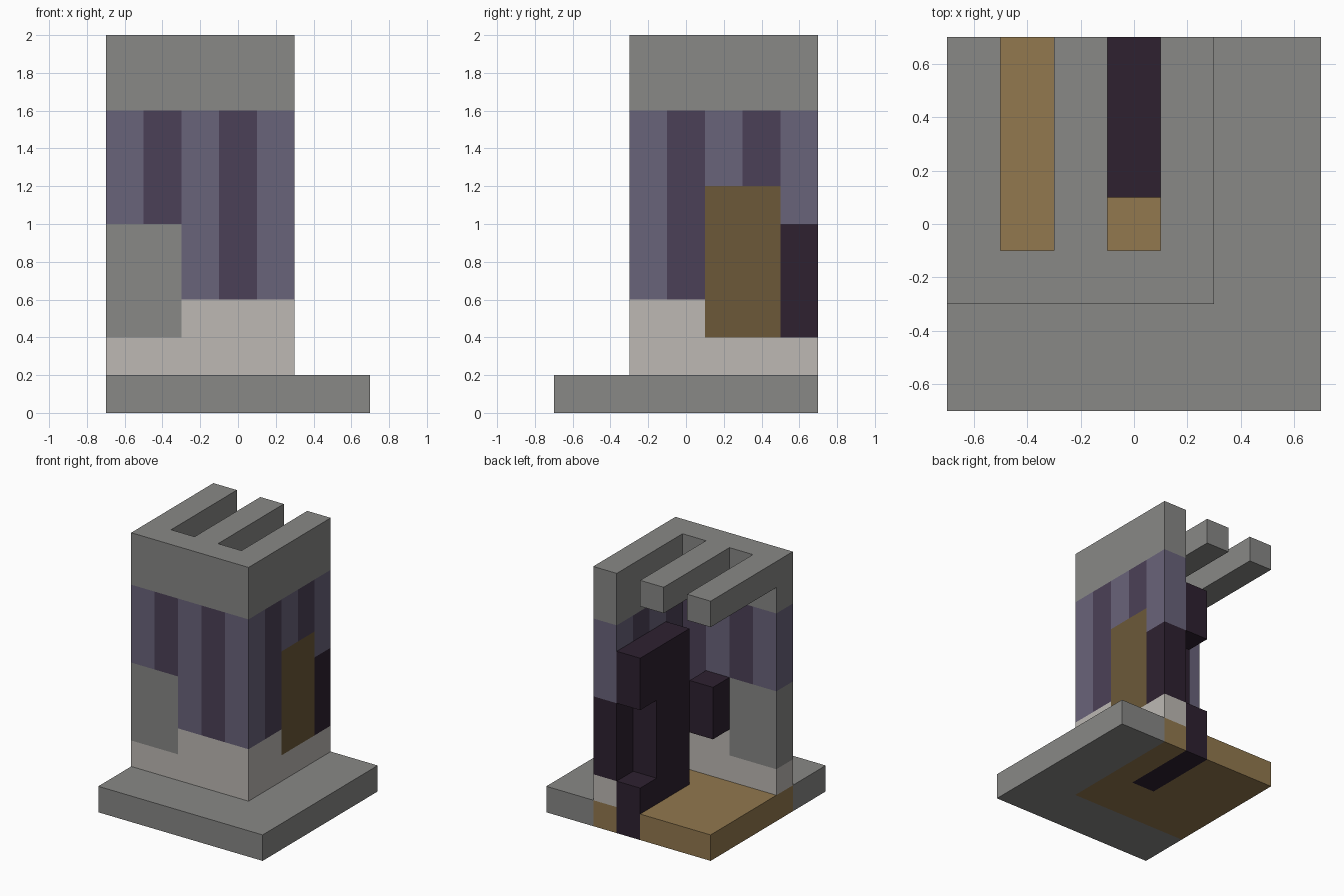
import bpy, bmesh
from mathutils import Vector

if "Cube" in bpy.data.objects:
    bpy.data.objects.remove(bpy.data.objects["Cube"], do_unlink=True)

CELL = 0.2
CENTRE = Vector((0.7, 0.7, 0))


def linear(v):
    v /= 255
    return v / 12.92 if v <= 0.04045 else ((v + 0.055) / 1.055) ** 2.4


def material(name, *rgb):
    mat = bpy.data.materials.new(name)
    mat.use_nodes = True
    colour = [linear(v) for v in rgb] + [1]
    mat.diffuse_color = colour
    mat.node_tree.nodes["Principled BSDF"].inputs["Base Color"].default_value = colour
    return mat


grey = material("stone grey", 136, 136, 134)
pale = material("pale plaster", 189, 185, 180)
purple = material("dusty purple", 105, 99, 122)
plum = material("deep plum stripe", 75, 64, 87)
tan = material("tan wood", 146, 120, 78)
brown = material("brown door", 108, 89, 57)
dark = material("dark aubergine", 46, 33, 48)

cells = {}  # grid cell -> (part name, material)


def fill(part, mat, xs, ys, zs):
    """Fill a block of cells; mat is a material or a rule giving one."""
    for x in range(*xs):
        for y in range(*ys):
            for z in range(*zs):
                cells[x, y, z] = (part, mat(x, y) if callable(mat) else mat)


def stripes(x, y):
    return plum if (x + y) % 2 else purple


# Base slab with the tan floor let into it
fill("base_slab", grey, (0, 7), (0, 7), (0, 1))
fill("floor", tan, (0, 5), (2, 7), (0, 1))

# Two walls meeting at a corner, with a grey roof rim above
for xs, ys in [((0, 5), (2, 3)), ((4, 5), (2, 7))]:
    fill("striped_walls", stripes, xs, ys, (3, 8))
    fill("wall_footing", pale, xs, ys, (1, 3))
    fill("roof", grey, xs, ys, (8, 10))

# Panels set into the walls
fill("front_panel", grey, (0, 2), (2, 3), (2, 5))
fill("side_door", brown, (4, 5), (4, 6), (2, 6))
fill("side_panel", dark, (4, 5), (6, 7), (2, 5))

# Roof beams
for x in (0, 2):
    fill("roof", grey, (x, x + 1), (3, 7), (9, 10))

# Hearth with a notch in its back, and a small block on the front wall
fill("hearth", dark, (3, 4), (4, 7), (0, 7))
for z in range(2, 5):
    del cells[3, 6, z]
fill("wall_block", dark, (2, 3), (3, 4), (3, 5))


def build(part):
    """Make one part from the exposed sides of its cells."""
    bm = bmesh.new()
    mats = []
    for cell, (name, mat) in cells.items():
        if name != part:
            continue
        if mat not in mats:
            mats.append(mat)
        for axis in range(3):
            for side in (0, 1):
                step = Vector((0, 0, 0))
                step[axis] = 2 * side - 1
                if tuple(int(c) for c in Vector(cell) + step) in cells:
                    continue
                u, v = Vector((0, 0, 0)), Vector((0, 0, 0))
                u[(axis + 1) % 3] = v[(axis + 2) % 3] = 1
                start = Vector(cell)
                start[axis] += side
                ring = [start, start + u, start + u + v, start + v]
                if not side:
                    ring.reverse()
                face = bm.faces.new([bm.verts.new(p * CELL - CENTRE) for p in ring])
                face.material_index = mats.index(mat)
    bmesh.ops.remove_doubles(bm, verts=bm.verts[:], dist=0.001)
    bmesh.ops.dissolve_limit(bm, angle_limit=0.01, verts=bm.verts[:],
                             edges=bm.edges[:], delimit={'MATERIAL'})
    mesh = bpy.data.meshes.new(part)
    bm.to_mesh(mesh)
    bm.free()
    for mat in mats:
        mesh.materials.append(mat)
    bpy.context.collection.objects.link(bpy.data.objects.new(part, mesh))


for part in sorted({name for name, _ in cells.values()}):
    build(part)
